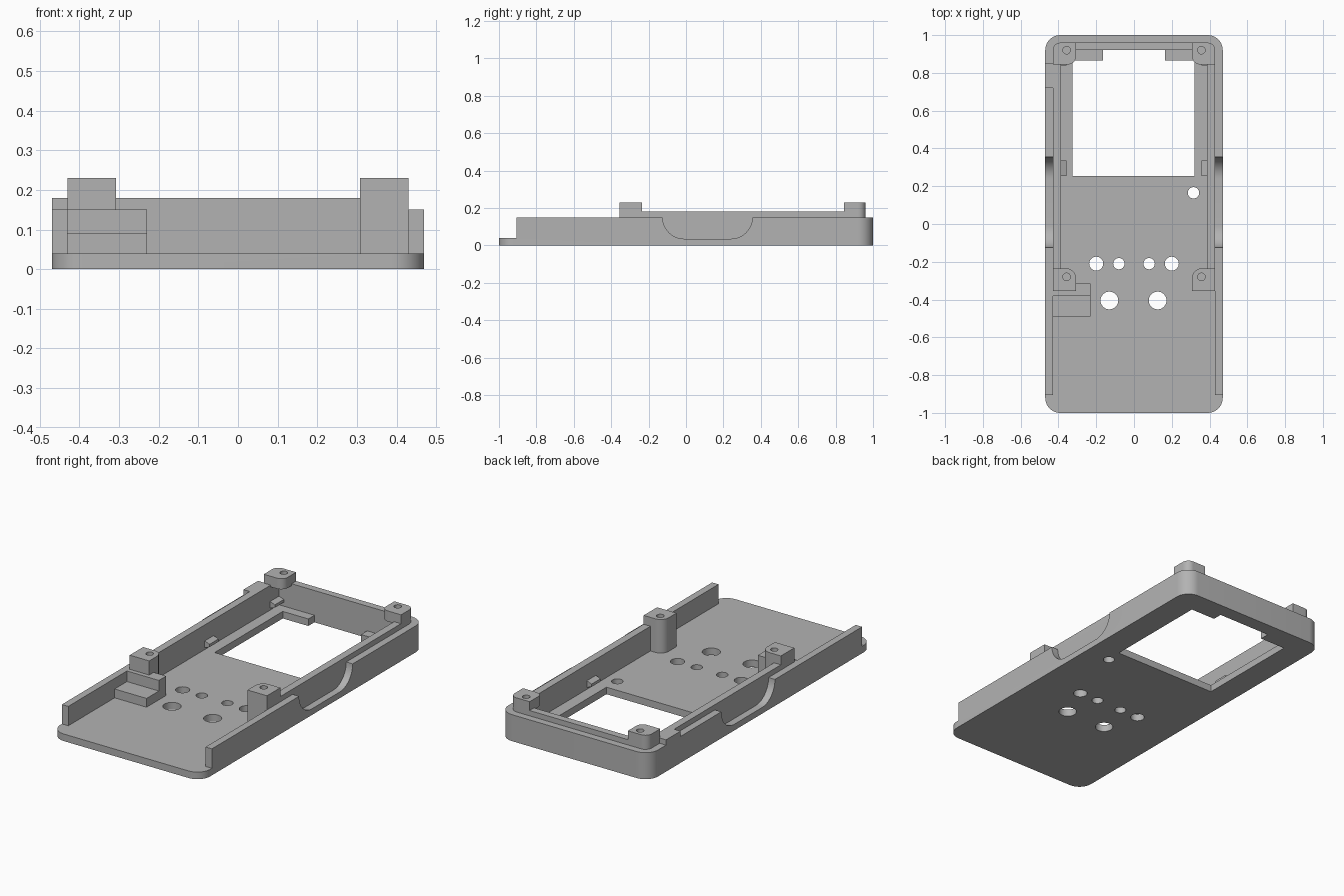
import bpy, bmesh, math
from mathutils import Vector

cube = bpy.data.objects.get("Cube")
if cube:
    bpy.data.objects.remove(cube, do_unlink=True)

grey = bpy.data.materials.new("plain grey")
grey.use_nodes = True
COLOUR = (0.45, 0.45, 0.45, 1)
grey.diffuse_color = COLOUR
grey.node_tree.nodes["Principled BSDF"].inputs["Base Color"].default_value = COLOUR


def prism(name, points, low, high, axis="z"):
    """Extrude a counter-clockwise outline along z, or a (y, z) outline along x."""
    bm = bmesh.new()
    place = (lambda p: (p[0], p[1], low)) if axis == "z" else (lambda p: (low, p[0], p[1]))
    step = Vector((0, 0, high - low)) if axis == "z" else Vector((high - low, 0, 0))
    face = bm.faces.new([bm.verts.new(place(p)) for p in points])
    grown = bmesh.ops.extrude_face_region(bm, geom=[face])
    bmesh.ops.translate(bm, vec=step, verts=[v for v in grown["geom"] if isinstance(v, bmesh.types.BMVert)])
    bmesh.ops.recalc_face_normals(bm, faces=bm.faces)
    mesh = bpy.data.meshes.new(name)
    bm.to_mesh(mesh)
    bm.free()
    mesh.materials.append(grey)
    obj = bpy.data.objects.new(name, mesh)
    bpy.context.collection.objects.link(obj)
    return obj


def rounded(x0, x1, y0, y1, radii=(0, 0, 0, 0), steps=10):
    """Rectangle outline; radii run from the low corner counter-clockwise."""
    corners = [(x0, y0, 1, 1), (x1, y0, -1, 1), (x1, y1, -1, -1), (x0, y1, 1, -1)]
    points = []
    for i, ((x, y, sx, sy), r) in enumerate(zip(corners, radii)):
        if r == 0:
            points.append((x, y))
            continue
        for k in range(steps + 1):
            a = math.pi + (i + k / steps) * math.pi / 2
            points.append((x + sx * r + r * math.cos(a), y + sy * r + r * math.sin(a)))
    return points


def box(name, x0, x1, y0, y1, z0, z1):
    return prism(name, rounded(x0, x1, y0, y1), z0, z1)


def disc(x, y, r, sides=32):
    return [(x + r * math.cos(math.tau * k / sides), y + r * math.sin(math.tau * k / sides)) for k in range(sides)]


def cut(obj, *cutters):
    bpy.context.view_layer.objects.active = obj
    for cutter in cutters:
        mod = obj.modifiers.new("cut", "BOOLEAN")
        mod.operation, mod.solver, mod.object = "DIFFERENCE", "EXACT", cutter
        bpy.ops.object.modifier_apply(modifier=mod.name)
        bpy.data.objects.remove(cutter, do_unlink=True)


FLOOR, RIM, LIP, POST = 0.04, 0.15, 0.18, 0.23
INNER, OUTER, SIDE = 0.387, 0.43, 0.47

# Tray: rounded slab hollowed to a floor, open at the front
tray = prism("tray", rounded(-SIDE, SIDE, -1, 1, (0.08,) * 4), 0, RIM)
cut(tray,
    box("rear_hollow", -INNER, INNER, -0.3, 0.92, FLOOR, 0.5),
    box("front_hollow", -OUTER, OUTER, -1.2, -0.29, FLOOR, 0.5),
    box("front_edge", -1, 1, -1.2, -0.905, FLOOR, 0.5))

# Screen window with two corner tabs
window = [(-0.325, 0.255), (0.32, 0.255), (0.32, 0.865), (0.165, 0.865),
          (0.165, 0.92), (-0.165, 0.92), (-0.165, 0.865), (-0.325, 0.865)]
cut(tray, prism("window", window, -0.1, 0.1))

# Button and lamp holes
for x, y, r in [(-0.2, -0.21, 0.037), (-0.08, -0.21, 0.03), (0.08, -0.21, 0.03), (0.2, -0.21, 0.037),
                (-0.13, -0.405, 0.047), (0.125, -0.405, 0.047), (0.315, 0.165, 0.03)]:
    cut(tray, prism("hole", disc(x, y, r), -0.1, 0.1))

# Scooped finger grips in both outer side walls
for x0, x1 in [(OUTER, 0.6), (-0.6, -OUTER)]:
    scoop = rounded(-0.125, 0.355, 0.035, 0.3, (0.115, 0.115, 0, 0), 14)
    cut(tray, prism("grip", scoop, x0, x1, "x"))

# Raised inner lip around the rear and sides
lip = prism("inner_lip", rounded(-OUTER, OUTER, -0.3, 0.96, (0, 0, 0.04, 0.04)), RIM, LIP)
cut(lip, box("lip_hollow", -INNER, INNER, -0.5, 0.92, 0, 0.5))
box("lip_key", -SIDE, -OUTER, 0.72, 0.85, RIM, LIP)

# Screw posts, rounded towards the middle, and screen clips
for side, word in [(-1, "right"), (1, "left")]:
    x0, x1 = sorted((side * OUTER, side * 0.308))
    inward = (0, 0, 0.05, 0) if side < 0 else (0, 0, 0, 0.05)
    front = prism("front_post_" + word, rounded(x0, x1, -0.355, -0.235, inward), 0.03, POST)
    corners = (0, 0.04, 0, 0.04) if side < 0 else (0.04, 0, 0.04, 0)
    rear = prism("rear_post_" + word, rounded(x0, x1, 0.845, 0.96, corners), 0.17, POST)
    for post, y in [(front, -0.28), (rear, 0.92)]:
        cut(post, prism("screw_hole", disc(side * 0.357, y, 0.02, 24), 0.175, 0.3))
    for y in (0.255, 0.84):
        clip = box("screen_clip_" + word, *sorted((side * 0.39, side * 0.357)), y, y + 0.08, 0.05, 0.09)
        for v in clip.data.vertices:
            if abs(v.co.x) < 0.37:
                v.co.z += 0.012 if v.co.z < 0.07 else -0.012

# Stepped block beside the right front post
box("block_step", -OUTER, -0.23, -0.49, -0.38, 0.03, 0.09)
box("block_top", -OUTER, -0.23, -0.38, -0.315, 0.03, RIM)

# Smooth the curved faces, keep hard edges
for obj in bpy.context.scene.objects:
    if obj.type == "MESH" and grey.name in obj.data.materials:
        bpy.ops.object.select_all(action="DESELECT")
        obj.select_set(True)
        bpy.context.view_layer.objects.active = obj
        bpy.ops.object.shade_smooth_by_angle(angle=math.radians(30))
